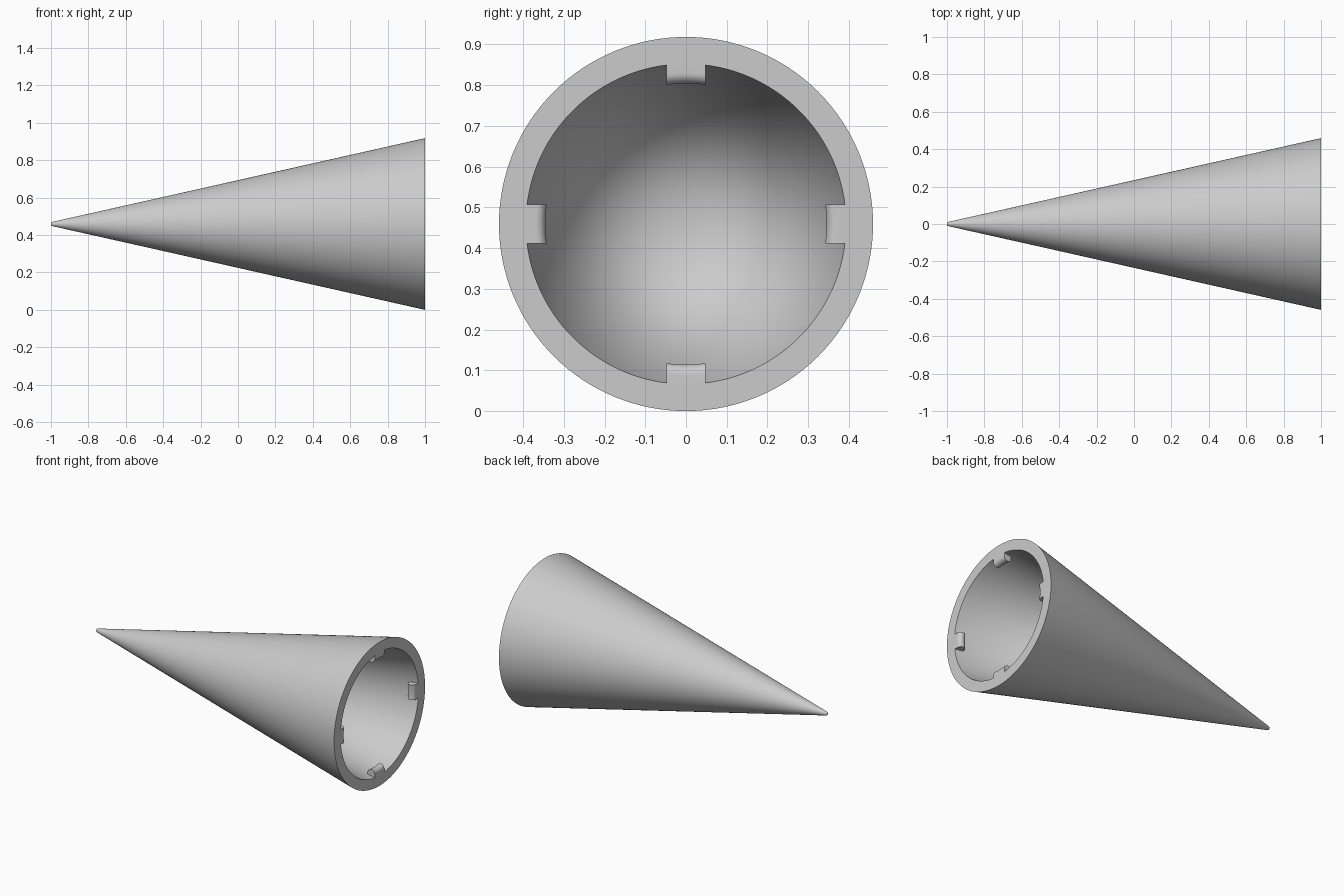
import bpy
import bmesh
from math import sin, cos, pi, sqrt, radians
from mathutils import Matrix

cube = bpy.data.objects.get("Cube")
if cube:
    bpy.data.objects.remove(cube)

OUTER, INNER = 0.459, 0.393      # radii at the open end
AXIS_HEIGHT = OUTER
SEGMENTS = 128

grey = bpy.data.materials.new("light grey")
grey.use_nodes = True
colour = (0.6, 0.6, 0.6, 1)
grey.diffuse_color = colour
grey.node_tree.nodes["Principled BSDF"].inputs["Base Color"].default_value = colour


def finish(bm, name, angle):
    """Turn a bmesh into a smooth-shaded object on the cone axis."""
    mesh = bpy.data.meshes.new(name)
    bm.to_mesh(mesh)
    bm.free()
    mesh.materials.append(grey)
    obj = bpy.data.objects.new(name, mesh)
    obj.location.z = AXIS_HEIGHT
    bpy.context.collection.objects.link(obj)
    bpy.ops.object.select_all(action="DESELECT")
    obj.select_set(True)
    bpy.context.view_layer.objects.active = obj
    bpy.ops.object.shade_smooth_by_angle(angle=radians(angle))
    return obj


# Hollow cone: closed wall profile (x, radius) spun about the x axis
profile = [(-1, 0), (-1, 0.005), (-0.997, 0.009), (-0.99, 0.012),
           (1, OUTER), (1, INNER), (-0.75, 0)]
bm = bmesh.new()
verts = [bm.verts.new((x, 0, r)) for x, r in profile]
edges = [bm.edges.new(pair) for pair in zip(verts, verts[1:])]
bmesh.ops.spin(bm, geom=verts + edges, cent=(0, 0, 0), axis=(1, 0, 0),
               angle=2 * pi, steps=SEGMENTS, use_duplicate=False)
bmesh.ops.remove_doubles(bm, verts=bm.verts, dist=1e-5)
bmesh.ops.recalc_face_normals(bm, faces=bm.faces)
finish(bm, "hollow_cone", 40)

# Round-nosed locking tabs just inside the rim
HALF_WIDTH, NOSE, TIP = 0.048, 0.025, 0.345
STEPS, COLUMNS = 16, 8
arc = [(1 - NOSE + NOSE * cos(pi * i / STEPS),
        TIP + NOSE - NOSE * sin(pi * i / STEPS)) for i in range(STEPS + 1)]
tab_profile = [(1, INNER)] + arc + [(1 - 2 * NOSE, INNER - 0.008)]

for index, side in enumerate(("top", "front", "bottom", "back")):
    bm = bmesh.new()
    columns = []
    for c in range(COLUMNS + 1):
        y = HALF_WIDTH * (2 * c / COLUMNS - 1)
        columns.append([bm.verts.new((x, y, sqrt(r * r - y * y)))
                        for x, r in tab_profile])
    for a, b in zip(columns, columns[1:]):
        for i in range(len(a)):
            j = (i + 1) % len(a)
            bm.faces.new((a[i], a[j], b[j], b[i]))
    bm.faces.new(columns[0])
    bm.faces.new(columns[-1])
    bmesh.ops.recalc_face_normals(bm, faces=bm.faces)
    bm.transform(Matrix.Rotation(index * pi / 2, 4, "X"))
    finish(bm, side + "_tab", 40)
